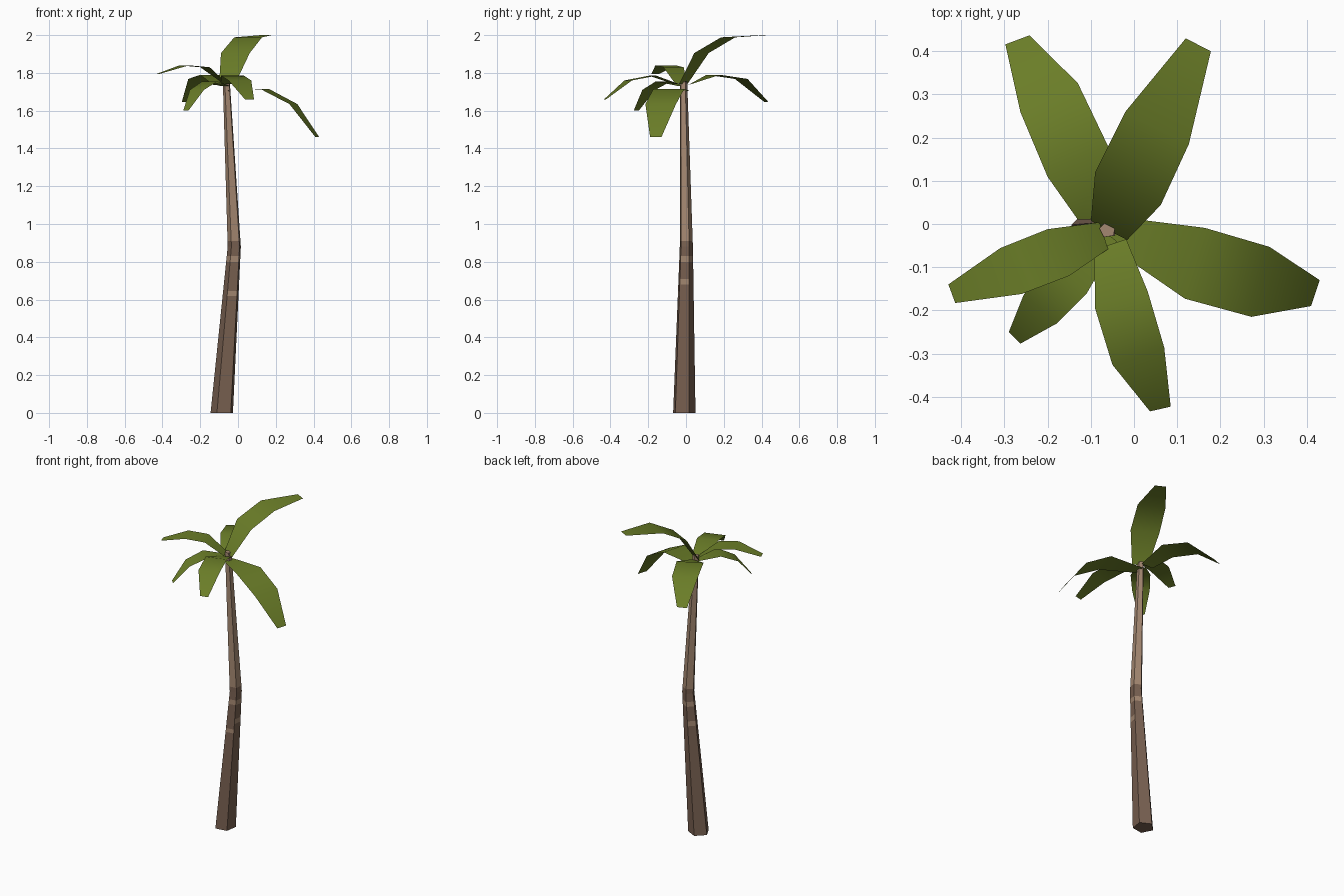
import bpy, bmesh, math
from mathutils import Vector

if "Cube" in bpy.data.objects:
    bpy.data.objects.remove(bpy.data.objects["Cube"])


def material(name, rgb):
    m = bpy.data.materials.new(name)
    m.diffuse_color = (*rgb, 1)
    m.use_nodes = True
    m.node_tree.nodes["Principled BSDF"].inputs["Base Color"].default_value = m.diffuse_color
    return m


BARK_DARK = material("dark bark", (0.19, 0.118, 0.082))
BARK_LIGHT = material("light bark", (0.37, 0.245, 0.165))
GREEN = material("leaf green", (0.145, 0.205, 0.021))


def finish(bm, name, mats, smooth):
    me = bpy.data.meshes.new(name)
    for f in bm.faces:
        f.smooth = smooth
    bm.to_mesh(me)
    bm.free()
    for m in mats:
        me.materials.append(m)
    ob = bpy.data.objects.new(name, me)
    bpy.context.collection.objects.link(ob)
    return ob


# Trunk: five-sided tapered column, bent at mid height
KEYS = [(0, -0.083, -0.012, 0.063), (0.88, -0.018, 0.0, 0.037), (1.755, -0.061, -0.013, 0.0195)]


def trunk_at(z):
    a, b = (KEYS[0], KEYS[1]) if z <= KEYS[1][0] else (KEYS[1], KEYS[2])
    t = (z - a[0]) / (b[0] - a[0])
    return [a[i] + (b[i] - a[i]) * t for i in (1, 2, 3)]


bm = bmesh.new()
levels = [0, 0.62, 0.645, 0.68, 0.71, 0.80, 0.83, 0.88, 0.91, 1.755]
rings = []
for z in levels:
    cx, cy, r = trunk_at(z)
    angs = [math.radians(-45 + 72 * i) for i in range(5)]
    rings.append([bm.verts.new((cx + r * math.cos(a), cy + r * math.sin(a), z)) for a in angs])
for k in range(len(levels) - 1):
    for i in range(5):
        j = (i + 1) % 5
        f = bm.faces.new((rings[k][i], rings[k][j], rings[k + 1][j], rings[k + 1][i]))
        # light upper bark, one light band, two small light patches
        light = k in (5, 8) or (k == 1 and i == 4) or (k == 3 and i in (0, 2))
        f.material_index = int(light)
bm.faces.new(rings[0][::-1])
bm.faces.new(rings[-1]).material_index = 1
finish(bm, "trunk", [BARK_DARK, BARK_LIGHT], False)


# Leaves: curved strips given as left edge, right edge (seen from the base) and heights
def leaf(name, left, right, heights):
    bm = bmesh.new()
    rows = [(bm.verts.new((*l, z)), bm.verts.new((*r, z))) for l, r, z in zip(left, right, heights)]
    for (l0, r0), (l1, r1) in zip(rows, rows[1:]):
        bm.faces.new((l0, r0, r1, l1))
    bm.normal_update()
    finish(bm, name, [GREEN], True)


leaf("back_right_leaf",
     [(-0.10, 0.007), (-0.09, 0.12), (-0.02, 0.26), (0.12, 0.43)],
     [(-0.016, -0.037), (0.062, 0.044), (0.127, 0.185), (0.178, 0.40)],
     [1.74, 1.905, 1.988, 2.0])
leaf("back_left_leaf",
     [(-0.13, 0.01), (-0.20, 0.109), (-0.263, 0.259), (-0.298, 0.416)],
     [(-0.05, 0.01), (-0.06, 0.18), (-0.13, 0.326), (-0.242, 0.437)],
     [1.735, 1.79, 1.768, 1.645])
leaf("left_leaf",
     [(-0.06, -0.058), (-0.15, -0.12), (-0.26, -0.162), (-0.414, -0.183)],
     [(-0.08, 0.004), (-0.20, -0.012), (-0.31, -0.056), (-0.43, -0.14)],
     [1.745, 1.83, 1.84, 1.795])
leaf("front_left_leaf",
     [(-0.04, -0.04), (-0.109, -0.16), (-0.18, -0.231), (-0.263, -0.277)],
     [(-0.09, 0.0), (-0.19, -0.08), (-0.255, -0.163), (-0.29, -0.25)],
     [1.73, 1.755, 1.71, 1.60])
leaf("front_leaf",
     [(-0.018, -0.035), (0.032, -0.157), (0.07, -0.286), (0.085, -0.423)],
     [(-0.092, -0.06), (-0.09, -0.196), (-0.05, -0.326), (0.037, -0.434)],
     [1.74, 1.785, 1.76, 1.66])
leaf("right_leaf",
     [(-0.05, 0.018), (0.164, -0.009), (0.314, -0.053), (0.43, -0.13)],
     [(-0.06, -0.05), (0.118, -0.173), (0.272, -0.215), (0.41, -0.19)],
     [1.705, 1.715, 1.635, 1.46])
# keep every leaf's upper side facing the sky
for ob in bpy.data.objects:
    if ob.name.endswith("leaf") and sum(p.normal.z for p in ob.data.polygons) < 0:
        ob.data.flip_normals()
